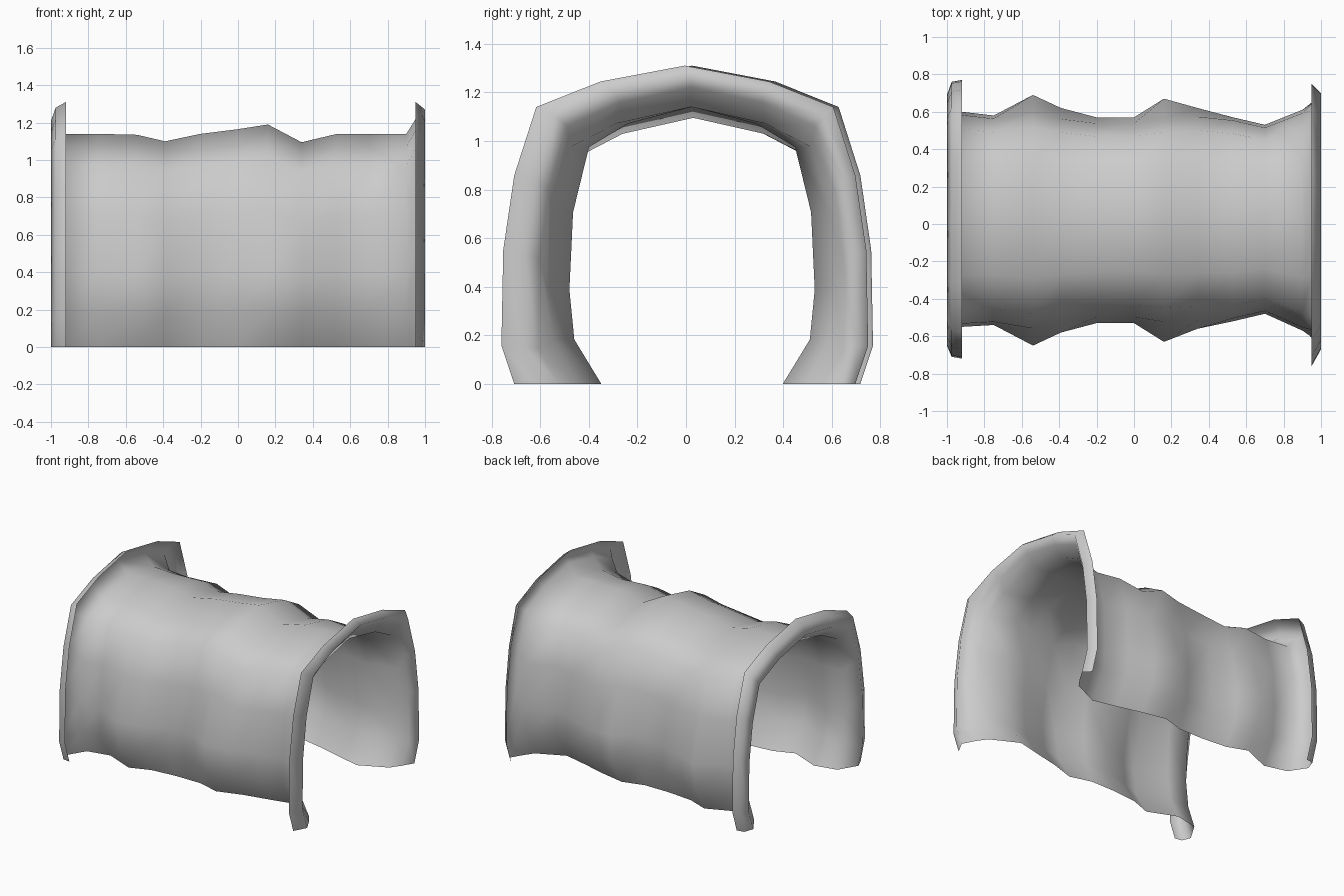
import bpy
import bmesh

cube = bpy.data.objects.get("Cube")
if cube:
    bpy.data.objects.remove(cube, do_unlink=True)

grey = bpy.data.materials.new("plain_grey")
grey.use_nodes = True
grey.diffuse_color = (0.6, 0.6, 0.6, 1)
grey.node_tree.nodes["Principled BSDF"].inputs["Base Color"].default_value = (0.6, 0.6, 0.6, 1)

# Half arches from above the foot to the crown: share of half width, share of height
LIP = [(1, 0.12), (0.99, 0.42), (0.93, 0.655), (0.81, 0.87), (0.46, 0.95)]
BODY = [(0.96, 0.16), (1, 0.34), (0.97, 0.62), (0.84, 0.855), (0.52, 0.94)]

# Rings along the tunnel:
# arch, x, low y, high y, crown height, foot share, shoulder share of half width
RINGS = [
    (LIP, -0.92, -0.72, 0.77, 1.31, 0.93, 1),      # left lip, folded back
    (LIP, -0.975, -0.71, 0.76, 1.28, 0.93, 1),
    (LIP, -1.0, -0.65, 0.69, 1.21, 0.92, 1),
    (BODY, -0.92, -0.55, 0.60, 1.14, 0.85, 1),     # uneven body
    (BODY, -0.75, -0.54, 0.58, 1.14, 0.80, 1),
    (BODY, -0.54, -0.65, 0.69, 1.135, 0.80, 0.89),
    (BODY, -0.39, -0.58, 0.62, 1.10, 0.80, 0.93),
    (BODY, -0.20, -0.53, 0.57, 1.14, 0.84, 0.97),
    (BODY, 0.0, -0.53, 0.57, 1.165, 0.84, 0.97),
    (BODY, 0.16, -0.63, 0.67, 1.19, 0.78, 0.86),
    (BODY, 0.34, -0.56, 0.62, 1.095, 0.78, 0.95),
    (BODY, 0.53, -0.52, 0.57, 1.14, 0.76, 1),
    (BODY, 0.70, -0.48, 0.53, 1.14, 0.74, 1),
    (BODY, 0.90, -0.57, 0.61, 1.14, 0.80, 1),
    (LIP, 0.95, -0.61, 0.65, 1.22, 0.86, 1),       # right flare and lip
    (LIP, 1.0, -0.67, 0.70, 1.27, 0.92, 1),
    (LIP, 0.95, -0.76, 0.75, 1.31, 0.93, 1),
]


def arch_points(arch, x, low, high, top, foot, shoulder):
    """Cross-section from the low-y foot over the crown to the high-y foot."""
    mid, half = (low + high) / 2, (high - low) / 2
    side = [(foot, 0)] + [(w * shoulder if h > 0.5 else w, h) for w, h in arch]
    outline = [(-w, h) for w, h in side] + [(0, 1)] + side[::-1]
    return [(x, mid + half * w, top * h) for w, h in outline]


# Tunnel shell: one open sheet lofted through the rings
bm = bmesh.new()
rings = [[bm.verts.new(p) for p in arch_points(*ring)] for ring in RINGS]
for a, b in zip(rings, rings[1:]):
    for j in range(len(a) - 1):
        face = bm.faces.new((a[j], b[j], b[j + 1], a[j + 1]))
        face.smooth = True
mesh = bpy.data.meshes.new("tunnel_shell")
bm.to_mesh(mesh)
bm.free()
mesh.materials.append(grey)
shell = bpy.data.objects.new("tunnel_shell", mesh)
bpy.context.collection.objects.link(shell)
